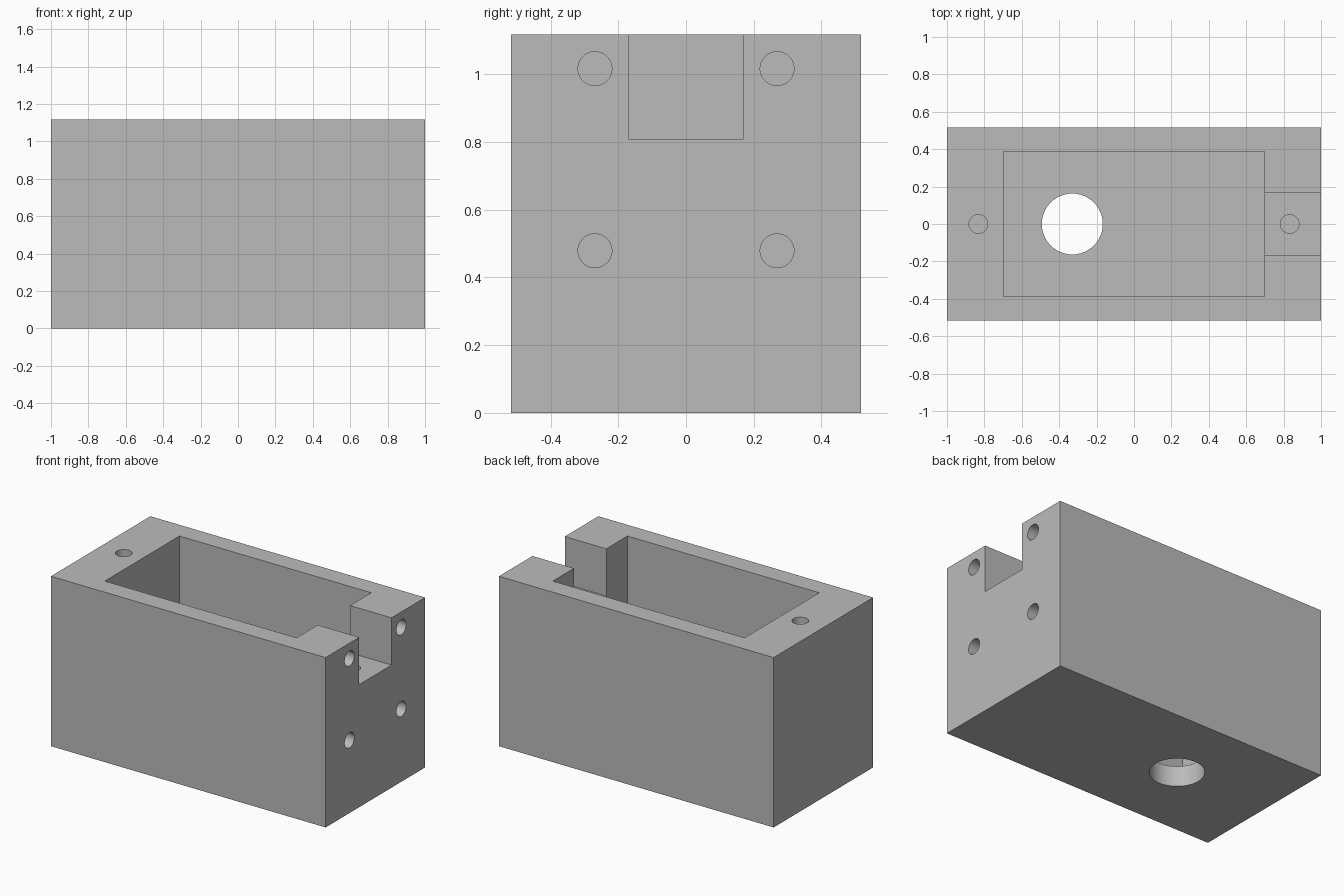
import bpy
from math import pi

if "Cube" in bpy.data.objects:
    bpy.data.objects.remove(bpy.data.objects["Cube"], do_unlink=True)

HALF_WIDTH, HALF_DEPTH, HEIGHT = 1.0, 0.517, 1.118
CAVITY_X, CAVITY_Y, FLOOR = 0.698, 0.388, 0.135
NOTCH_Y, NOTCH_Z = 0.168, 0.807
SCREW_R, SCREW_DEPTH = 0.05, 0.2
OVER = 0.1  # how far cutters stick out of the body

grey = bpy.data.materials.new("plain grey")
grey.use_nodes = True
colour = (0.5, 0.5, 0.5, 1)
grey.diffuse_color = colour
grey.node_tree.nodes["Principled BSDF"].inputs["Base Color"].default_value = colour


def box(name, low, high):
    centre = [(a + b) / 2 for a, b in zip(low, high)]
    bpy.ops.mesh.primitive_cube_add(size=1, location=centre)
    ob = bpy.context.object
    ob.name = name
    ob.scale = [b - a for a, b in zip(low, high)]
    bpy.ops.object.transform_apply(location=True, rotation=True, scale=True)
    ob.data.materials.append(grey)
    return ob


def drill(name, centre, radius, length, turn=0):
    bpy.ops.mesh.primitive_cylinder_add(vertices=48, radius=radius, depth=length,
                                        location=centre, rotation=(0, turn, 0))
    ob = bpy.context.object
    ob.name = name
    bpy.ops.object.transform_apply(location=True, rotation=True, scale=True)
    ob.data.materials.append(grey)
    return ob


housing = box("housing", (-HALF_WIDTH, -HALF_DEPTH, 0), (HALF_WIDTH, HALF_DEPTH, HEIGHT))

# Open cavity, cable notch and round outlet in the floor
cutters = [
    box("cavity_cutter", (-CAVITY_X, -CAVITY_Y, FLOOR), (CAVITY_X, CAVITY_Y, HEIGHT + OVER)),
    box("notch_cutter", (CAVITY_X - OVER, -NOTCH_Y, NOTCH_Z),
        (HALF_WIDTH + OVER, NOTCH_Y, HEIGHT + OVER)),
    drill("outlet_cutter", (-0.33, 0, FLOOR / 2), 0.163, FLOOR + OVER),
]

# Blind screw holes in the rim and in the notch floor
length = SCREW_DEPTH + OVER
shift = (OVER - SCREW_DEPTH) / 2
for x, surface in ((-0.832, HEIGHT), (0.832, NOTCH_Z)):
    cutters.append(drill("rim_screw_cutter", (x, 0, surface + shift), SCREW_R, length))

# Four blind screw holes in the notched end
for y in (-0.269, 0.269):
    for z in (0.479, 1.017):
        cutters.append(drill("end_screw_cutter", (HALF_WIDTH + shift, y, z),
                             SCREW_R, length, pi / 2))

# Cut everything out of the block and discard the cutters
bpy.ops.object.select_all(action='DESELECT')
housing.select_set(True)
bpy.context.view_layer.objects.active = housing
for cutter in cutters:
    cutter.hide_render = True
    mod = housing.modifiers.new("cut", 'BOOLEAN')
    mod.operation = 'DIFFERENCE'
    mod.solver = 'EXACT'
    mod.object = cutter
    bpy.ops.object.modifier_apply(modifier=mod.name)
    bpy.data.objects.remove(cutter, do_unlink=True)

bpy.ops.object.shade_smooth_by_angle()
